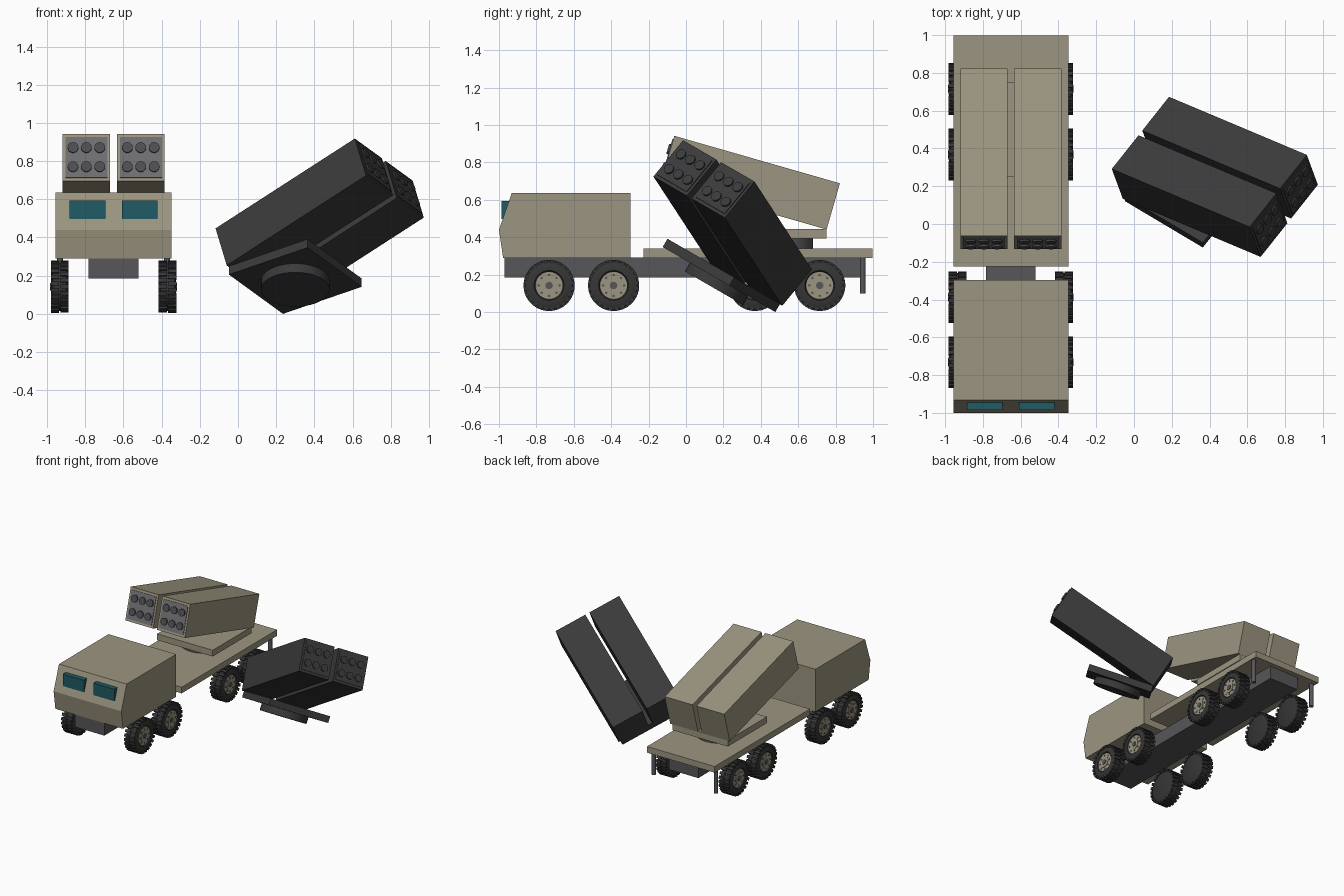
import bpy
import bmesh
from math import radians, pi, cos, sin
from mathutils import Matrix, Vector

cube = bpy.data.objects.get("Cube")
if cube:
    bpy.data.objects.remove(cube, do_unlink=True)


def material(name, rgb):
    m = bpy.data.materials.new(name)
    m.use_nodes = True
    m.diffuse_color = (*rgb, 1)
    bsdf = m.node_tree.nodes["Principled BSDF"]
    bsdf.inputs["Base Color"].default_value = (*rgb, 1)
    bsdf.inputs["Roughness"].default_value = 0.8
    return m


TAN = material("desert tan", (0.33, 0.30, 0.215))
STEEL = material("chassis grey", (0.095, 0.093, 0.1))
PANEL = material("panel grey", (0.16, 0.158, 0.165))
CELL = material("cell dark grey", (0.075, 0.074, 0.08))
RUBBER = material("tire rubber", (0.036, 0.036, 0.037))
GLASS = material("teal glass", (0.014, 0.105, 0.13))
CHAR = material("charred black", (0.042, 0.042, 0.042))

MID = -0.652          # truck centre line
T = Matrix.Translation


def box(bm, x, y, z, mat=0):
    """Box from three (low, high) ranges."""
    size = [b - a for a, b in (x, y, z)]
    mid = [(a + b) / 2 for a, b in (x, y, z)]
    r = bmesh.ops.create_cube(bm, size=1, matrix=T(mid) @ Matrix.Diagonal((*size, 1)))
    paint(r, mat)
    return r["verts"]


def cyl(bm, centre, radius, depth, axis="Z", sides=24, mat=0):
    turn = {"Z": Matrix(), "X": Matrix.Rotation(pi / 2, 4, "Y"),
            "Y": Matrix.Rotation(pi / 2, 4, "X")}[axis]
    r = bmesh.ops.create_cone(bm, cap_ends=True, segments=sides, radius1=radius,
                              radius2=radius, depth=depth, matrix=T(centre) @ turn)
    paint(r, mat)


def paint(result, mat):
    for f in {f for v in result["verts"] for f in v.link_faces}:
        f.material_index = mat


def finish(bm, name, mats, matrix=Matrix(), smooth=False):
    bmesh.ops.recalc_face_normals(bm, faces=bm.faces[:])
    if smooth:
        for f in bm.faces:
            f.smooth = True
        for e in bm.edges:
            e.smooth = e.calc_face_angle(pi) < radians(35)
    mesh = bpy.data.meshes.new(name)
    bm.to_mesh(mesh)
    bm.free()
    for m in mats:
        mesh.materials.append(m)
    ob = bpy.data.objects.new(name, mesh)
    ob.matrix_world = matrix
    bpy.context.collection.objects.link(ob)
    return ob


# Cab: side profile extruded across the width
HALF = 0.304
bm = bmesh.new()
profile = [(-0.978, 0.29), (-1.0, 0.44), (-0.932, 0.635), (-0.296, 0.635), (-0.296, 0.29)]
face = bm.faces.new([bm.verts.new((MID - HALF, y, z)) for y, z in profile])
ext = bmesh.ops.extrude_face_region(bm, geom=[face])
bmesh.ops.translate(bm, vec=(2 * HALF, 0, 0),
                    verts=[g for g in ext["geom"] if isinstance(g, bmesh.types.BMVert)])
finish(bm, "cab", [TAN])

# Windshield panes
for side, label in ((-1, "right"), (1, "left")):
    bm = bmesh.new()
    cx = MID + side * 0.137
    box(bm, (cx - 0.094, cx + 0.094), (-0.986, -0.94), (0.497, 0.594))
    finish(bm, label + "_windshield", [GLASS])

# Chassis and cargo deck
bm = bmesh.new()
box(bm, (MID - 0.131, MID + 0.131), (-0.97, 0.96), (0.185, 0.291))
finish(bm, "chassis", [STEEL])
bm = bmesh.new()
box(bm, (MID - HALF, MID + HALF), (-0.226, 0.998), (0.29, 0.34))
finish(bm, "deck", [TAN])

# Rear stabiliser legs
for side, label in ((-1, "right"), (1, "left")):
    bm = bmesh.new()
    cyl(bm, (MID + side * 0.28, 0.945, 0.195), 0.016, 0.19, sides=16)
    finish(bm, label + "_stabiliser_leg", [STEEL], smooth=True)


def wheel(name, matrix):
    """Wheel turning about x, with its outer face on +x."""
    bm = bmesh.new()
    w, n = 0.046, 40
    ring = [(-w, 0.0), (-w, 0.112), (-0.036, 0.128), (0.036, 0.128),
            (w, 0.112), (w, 0.08), (0.036, 0.074), (0.036, 0.0)]
    verts = [bm.verts.new((x, 0, r)) for x, r in ring]
    edges = [bm.edges.new(p) for p in zip(verts, verts[1:])]
    bmesh.ops.spin(bm, geom=verts + edges, cent=(0, 0, 0), axis=(1, 0, 0),
                   angle=2 * pi, steps=n, use_merge=True)
    bmesh.ops.remove_doubles(bm, verts=bm.verts[:], dist=0.0001)
    # Tread blocks in two staggered rows
    for i in range(48):
        x0 = 0.003 if i % 2 else -0.047
        vs = box(bm, (x0, x0 + 0.044), (-0.0105, 0.0105), (0.115, 0.1365))
        bmesh.ops.rotate(bm, verts=vs, cent=(0, 0, 0),
                         matrix=Matrix.Rotation(i * 2 * pi / 48, 3, "X"))
    # Rim, hub and bolts
    cyl(bm, (0.034, 0, 0), 0.073, 0.014, "X", 32, 1)
    cyl(bm, (0.036, 0, 0), 0.042, 0.018, "X", 24, 1)
    cyl(bm, (0.038, 0, 0), 0.02, 0.024, "X", 16, 2)
    for i in range(8):
        a = i * pi / 4
        cyl(bm, (0.04, 0.056 * cos(a), 0.056 * sin(a)), 0.007, 0.008, "X", 8, 2)
    finish(bm, name, [RUBBER, TAN, STEEL], matrix, True)


for i, y in enumerate((-0.732, -0.387, 0.368, 0.715)):
    wheel(f"left_wheel_{i + 1}", T((MID + 0.282, y, 0.142)))
    wheel(f"right_wheel_{i + 1}",
          T((MID - 0.282, y, 0.142)) @ Matrix.Rotation(pi, 4, "Z"))


def launcher(prefix, matrix, body, base, panel, cell):
    """Turntable with two raised pods; origin at the turntable's foot."""
    bm = bmesh.new()
    cyl(bm, (0, 0, 0.027), 0.18, 0.054, sides=40)
    finish(bm, prefix + "_turntable", [base], matrix, True)
    bm = bmesh.new()
    box(bm, (-0.25, 0.25), (-0.25, 0.25), (0.053, 0.104))
    finish(bm, prefix + "_base_plate", [body], matrix)
    # Pods hinge up from the rear edge of the plate
    tilt = matrix @ T((0, 0.252, 0.101)) @ Matrix.Rotation(radians(-16), 4, "X")
    length, height = 0.921, 0.257
    for side, label in ((-1, "right"), (1, "left")):
        cx = side * 0.1425
        bm = bmesh.new()
        box(bm, (cx - 0.125, cx + 0.125), (-length, 0), (0, height))
        finish(bm, f"{prefix}_{label}_pod", [body], tilt)
        # Front panel with a grid of tube covers
        bm = bmesh.new()
        box(bm, (cx - 0.11, cx + 0.11), (-length - 0.005, -length + 0.01),
            (0.018, height - 0.018))
        for col in (-1, 0, 1):
            for row in (-1, 1):
                cyl(bm, (cx + col * 0.07, -length - 0.004, height / 2 + row * 0.052),
                    0.028, 0.022, "Y", 20, 1)
        finish(bm, f"{prefix}_{label}_tube_panel", [panel, cell], tilt, True)


# Launcher on the deck, and the burnt one lying beside the truck
launcher("mounted", T((MID, 0.5, 0.34)), TAN, STEEL, PANEL, CELL)
fallen = (T((0.30, 0.15, 0.1275)) @ Matrix.Rotation(radians(-30), 4, "X")
          @ Matrix.Rotation(radians(55.5), 4, "Z"))
launcher("fallen", fallen, CHAR, CHAR, CHAR, CHAR)
